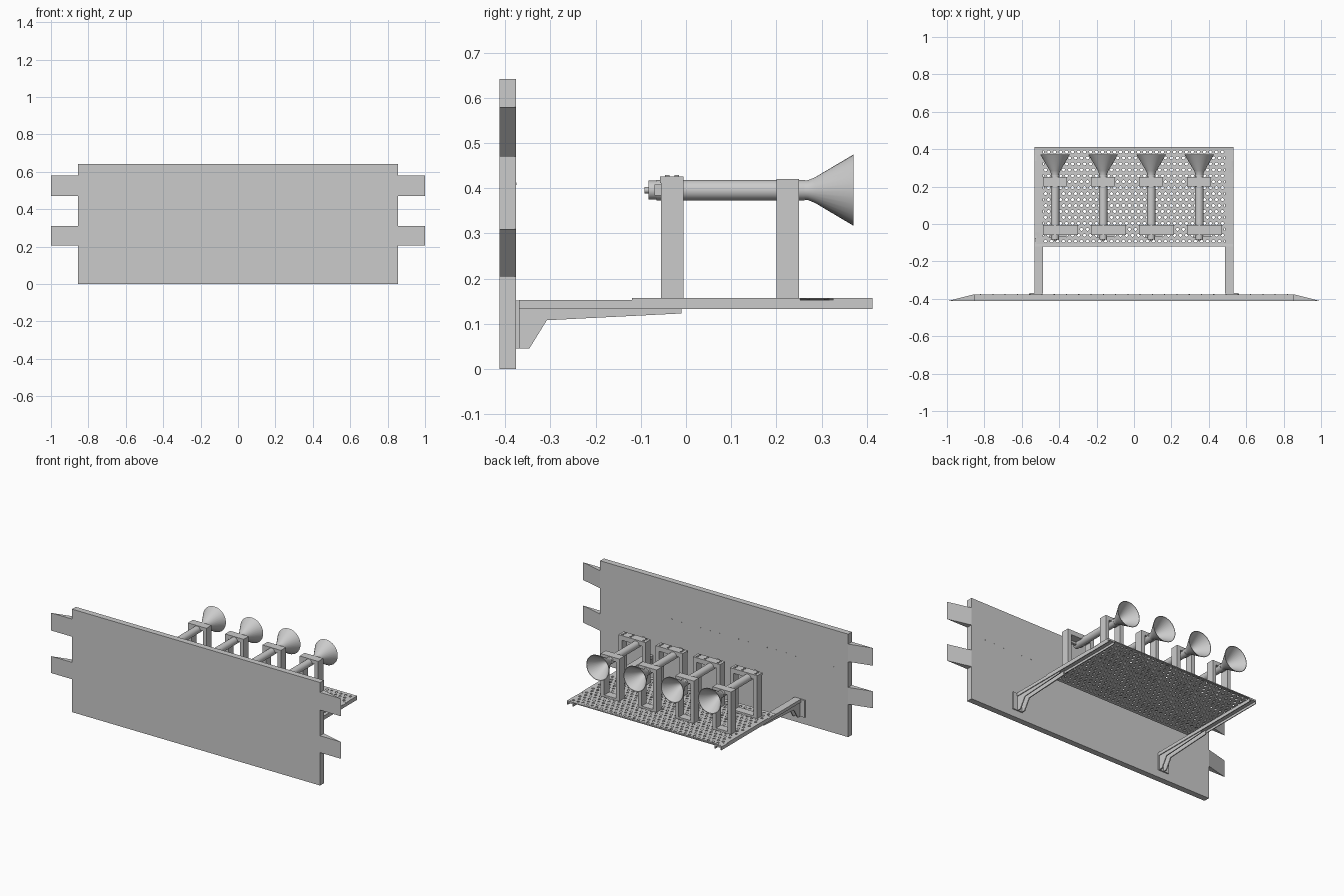
import bpy, bmesh, math
from mathutils import Vector

if "Cube" in bpy.data.objects:
    bpy.data.objects.remove(bpy.data.objects["Cube"], do_unlink=True)

GREY = (0.6, 0.6, 0.6, 1)
steel = bpy.data.materials.new("plain grey steel")
steel.use_nodes = True
steel.diffuse_color = GREY
steel.node_tree.nodes["Principled BSDF"].inputs["Base Color"].default_value = GREY


def finish(name, bm, smooth=False):
    bmesh.ops.recalc_face_normals(bm, faces=bm.faces)
    mesh = bpy.data.meshes.new(name)
    bm.to_mesh(mesh)
    bm.free()
    mesh.materials.append(steel)
    ob = bpy.data.objects.new(name, mesh)
    bpy.context.collection.objects.link(ob)
    if smooth:
        bpy.ops.object.select_all(action='DESELECT')
        ob.select_set(True)
        bpy.context.view_layer.objects.active = ob
        bpy.ops.object.shade_smooth_by_angle(angle=math.radians(35))
    return ob


def add_box(bm, x, y, z):
    """Box from (low, high) pairs."""
    corners = bmesh.ops.create_cube(bm, size=1)["verts"]
    for v in corners:
        v.co = Vector([(lo + hi) / 2 + c * (hi - lo)
                       for c, (lo, hi) in zip(v.co, (x, y, z))])


def boxes(name, *specs):
    bm = bmesh.new()
    for s in specs:
        add_box(bm, *s)
    return finish(name, bm)


def prism(name, points, lo, hi, axis):
    """Extrude a 2D outline along x (outline in yz) or z (outline in xy)."""
    bm = bmesh.new()
    place = (lambda p, t: (t, *p)) if axis == "x" else (lambda p, t: (*p, t))
    face = bm.faces.new([bm.verts.new(place(p, lo)) for p in points])
    out = bmesh.ops.extrude_face_region(bm, geom=[face])["geom"]
    shift = Vector(place((0, 0), hi - lo))
    bmesh.ops.translate(bm, vec=shift,
                        verts=[g for g in out if isinstance(g, bmesh.types.BMVert)])
    return finish(name, bm)


def lathe_y(name, profile, x, z, sides=32, closed=False):
    """Turn a (y, radius) profile about an axis parallel to y."""
    bm = bmesh.new()
    rings = []
    for y, r in profile:
        rings.append([bm.verts.new((x + r * math.cos(a), y, z + r * math.sin(a)))
                      for a in (2 * math.pi * i / sides for i in range(sides))])
    pairs = list(zip(rings, rings[1:]))
    if closed:
        pairs.append((rings[-1], rings[0]))
    else:
        bm.faces.new(rings[0])
        bm.faces.new(rings[-1])
    for a, b in pairs:
        for i in range(sides):
            j = (i + 1) % sides
            bm.faces.new((a[i], a[j], b[j], b[i]))
    return finish(name, bm, True)


def perforated_sheet(name, x, y, z, nx, ny, margin, radius, thickness):
    """Sheet of square cells with octagonal holes, alternate rows staggered."""
    bm = bmesh.new()
    dx = (x[1] - x[0] - 2 * margin) / (nx + 0.5)
    dy = (y[1] - y[0] - 2 * margin) / ny

    def quad(x0, x1, y0, y1):
        bm.faces.new([bm.verts.new((a, b, z))
                      for a, b in ((x0, y0), (x1, y0), (x1, y1), (x0, y1))])

    for row in range(ny):
        y0 = y[0] + margin + row * dy
        start = x[0] + margin + (row % 2) * dx / 2
        quad(x[0], start, y0, y0 + dy)
        quad(start + nx * dx, x[1], y0, y0 + dy)
        for col in range(nx):
            cx, cy = start + (col + 0.5) * dx, y0 + dy / 2
            outer, inner = [], []
            for k in range(8):
                c, s = math.cos(k * math.pi / 4), math.sin(k * math.pi / 4)
                outer.append(bm.verts.new((cx + round(c) * dx / 2, cy + round(s) * dy / 2, z)))
                inner.append(bm.verts.new((cx + c * radius, cy + s * radius, z)))
            for k in range(8):
                j = (k + 1) % 8
                bm.faces.new((outer[k], outer[j], inner[j], inner[k]))
    quad(x[0], x[1], y[0], y[0] + margin)
    quad(x[0], x[1], y[1] - margin, y[1])
    bmesh.ops.remove_doubles(bm, verts=bm.verts, dist=0.0001)
    for f in bm.faces:
        if f.normal.z < 0:
            f.normal_flip()
    ob = finish(name, bm)
    mod = ob.modifiers.new("sheet thickness", 'SOLIDIFY')
    mod.thickness = thickness
    mod.offset = 0
    return ob


# Upright panel with wedge tabs at both ends
FRONT, BACK = -0.413, -0.376
boxes("panel", ((-0.855, 0.855), (FRONT, BACK), (0, 0.642)))
for side, word in ((1, "left"), (-1, "right")):
    for low, high, level in ((0.205, 0.31, "lower"), (0.47, 0.58, "upper")):
        prism(f"{word}_{level}_tab",
              [(side * 0.855, FRONT), (side, FRONT), (side * 0.855, BACK)], low, high, "z")

# Row of small fixings on the back of the panel
for i in range(26):
    lathe_y("panel_fixing", [(BACK - 0.001, 0.003), (BACK + 0.001, 0.003)],
            -0.82 + i * 0.0656, 0.41, 8)

# Shelf arms: open channels with a gusset and a wall plate
for side, word in ((1, "left"), (-1, "right")):
    def span(a, b):
        return tuple(sorted((side * a, side * b)))
    along = (-0.37, 0.413)
    boxes(f"{word}_arm",
          (span(0.487, 0.533), along, (0.147, 0.153)),
          (span(0.487, 0.492), along, (0.133, 0.153)),
          (span(0.528, 0.533), along, (0.133, 0.153)))
    boxes(f"{word}_wall_plate", (span(0.49, 0.56), (BACK, -0.369), (0.045, 0.152)))
    gusset = [(-0.37, 0.045), (-0.347, 0.045), (-0.308, 0.108),
              (-0.01, 0.123), (-0.01, 0.148), (-0.37, 0.148)]
    for inner in (0.492, 0.522):
        lo, hi = span(inner, inner + 0.006)
        prism(f"{word}_gusset", gusset, lo, hi, "x")

# Perforated shelf
perforated_sheet("shelf", (-0.533, 0.533), (-0.12, 0.413), 0.155,
                 32, 16, 0.012, 0.0085, 0.005)


def frame(name, x, y, top, bar):
    """Rectangular stand: two legs, a head bar and a foot bar."""
    foot = 0.157
    boxes(name,
          ((x[0], x[0] + bar), y, (foot, top)),
          ((x[1] - bar, x[1]), y, (foot, top)),
          ((x[0] + bar, x[1] - bar), y, (top - bar, top)),
          ((x[0] + bar, x[1] - bar), y, (foot, foot + 0.012)))


# Four horns, each carried by a narrow and a wide stand
AXIS = 0.396
for n in range(4):
    x = -0.422 + n * 0.257
    frame("narrow_stand", (x - 0.064, x + 0.064), (0.2, 0.25), 0.421, 0.024)
    frame("wide_stand", (x - 0.065, x + 0.122), (-0.055, -0.006), 0.421, 0.024)
    boxes("stand_cap", ((x - 0.065, x + 0.122), (-0.058, -0.006), (0.412, 0.426)))
    bm = bmesh.new()
    for dx in (-0.045, 0.045, 0.1):
        for y in (-0.042, -0.02):
            add_box(bm, (x + dx - 0.005, x + dx + 0.005), (y - 0.005, y + 0.005), (0.424, 0.43))
    finish("cap_screws", bm)

    lathe_y("tube", [(-0.065, 0.0225), (0.262, 0.0225)], x, AXIS)
    lathe_y("bell", [(0.25, 0.02), (0.27, 0.022), (0.285, 0.028), (0.371, 0.079),
                     (0.371, 0.076), (0.288, 0.022), (0.27, 0.012), (0.25, 0.01)],
            x, AXIS, closed=True)
    lathe_y("end_collar", [(-0.083, 0.021), (-0.06, 0.021)], x, AXIS, 24)
    lathe_y("end_knob", [(-0.092, 0.007), (-0.08, 0.007)], x, AXIS, 16)
    boxes("latch",
          ((x + 0.015, x + 0.06), (-0.07, -0.055), (0.384, 0.408)),
          ((x - 0.03, x - 0.015), (-0.075, -0.055), (0.388, 0.404)))
